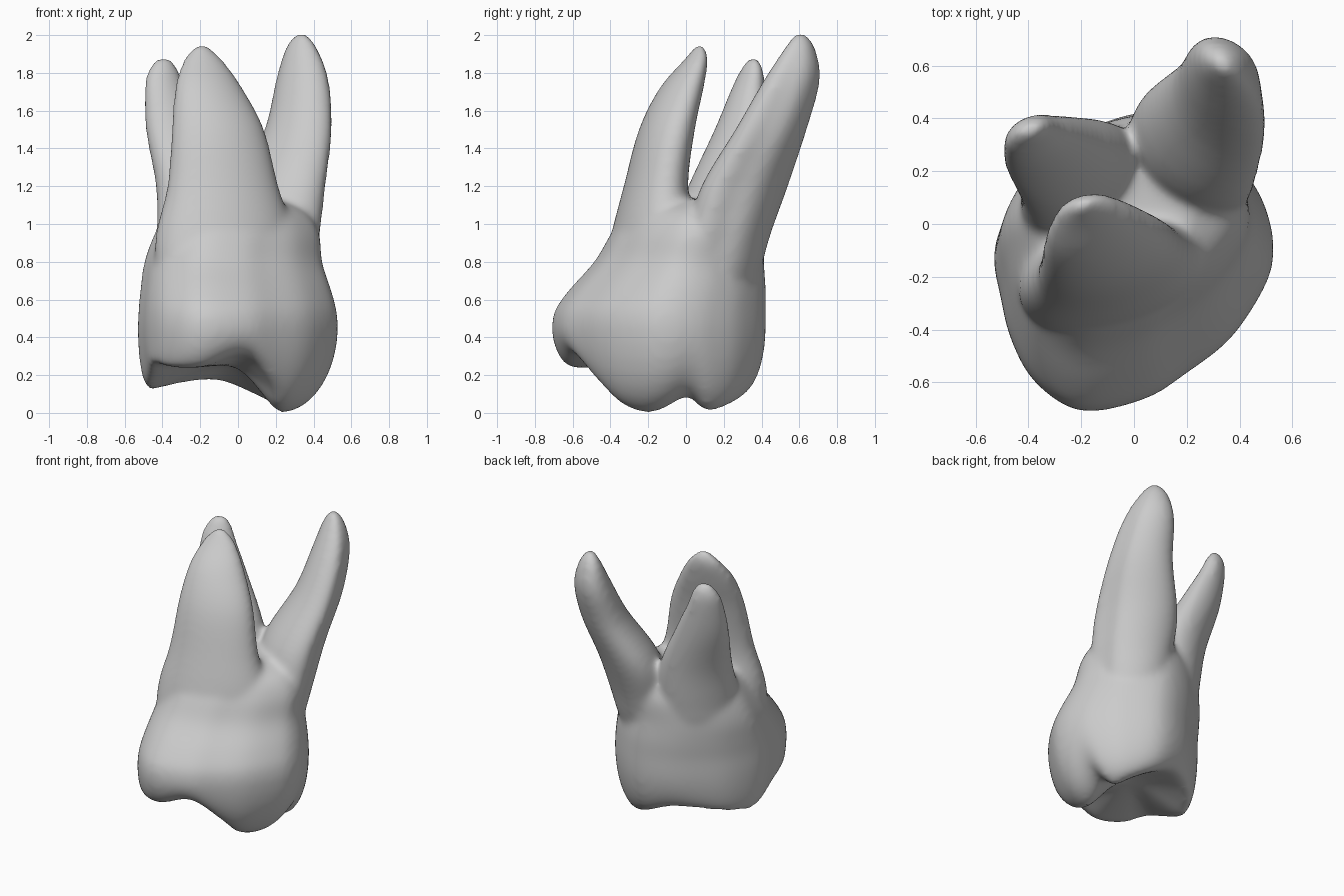
import bpy, bmesh, math
from mathutils import Vector

if "Cube" in bpy.data.objects:
    bpy.data.objects.remove(bpy.data.objects["Cube"], do_unlink=True)

STEPS = 4


def spline(keys, closed=False):
    """Smoothly interpolate a list of key tuples."""
    keys = [Vector(k) for k in keys]
    n = len(keys)
    out = []
    for i in range(n if closed else n - 1):
        a, b, c, d = (keys[j % n if closed else max(0, min(j, n - 1))]
                      for j in range(i - 1, i + 3))
        for s in range(STEPS):
            t = s / STEPS
            out.append(0.5 * (2 * b + (c - a) * t + (2 * a - 5 * b + 4 * c - d) * t * t
                              + (3 * b - a - 3 * c + d) * t ** 3))
    return out if closed else out + [keys[-1]]


def skin(bm, rings):
    """Join rings of points into a closed tube."""
    rings = [[bm.verts.new(p) for p in ring] for ring in rings]
    n = len(rings[0])
    for low, high in zip(rings, rings[1:]):
        for i in range(n):
            j = (i + 1) % n
            bm.faces.new((low[i], low[j], high[j], high[i]))
    bm.faces.new(rings[0][::-1])
    bm.faces.new(rings[-1])


def fit(outline, sections):
    """Fit a unit outline to sections given as z, x min, x max, y min, y max."""
    return [[((x0 + x1) / 2 + px * (x1 - x0) / 2, (y0 + y1) / 2 + py * (y1 - y0) / 2, z)
             for px, py in outline] for z, x0, x1, y0, y1 in spline(sections)]


def ellipse(tilt, groove_at=0, depth=0, width=0.4, n=40):
    """Ellipse leaning along a diagonal, with an optional lengthwise groove."""
    pts = []
    for i in range(n):
        a = 2 * math.pi * i / n
        off = (a - groove_at + math.pi) % (2 * math.pi) - math.pi
        r = 1 - depth * math.exp(-(off / width) ** 2)
        pts.append((r * math.cos(a), r * math.sin(a + tilt)))
    return pts


bm = bmesh.new()

# crown outline at its widest (x, y), with the cusp crest below it (x, y, z)
WIDEST = 0.46
crown = spline([(.53, -.1, .24, -.13, .015),
                (.51, .03, .27, .01, .085),
                (.455, .15, .26, .1, .01),
                (.34, .295, .21, .21, .035),
                (.12, .42, .08, .29, .1),
                (-.11, .38, -.1, .27, .17),
                (-.31, .25, -.28, .18, .16),
                (-.45, .1, -.4, .07, .135),
                (-.53, -.1, -.47, -.08, .125),
                (-.505, -.28, -.46, -.25, .19),
                (-.465, -.44, -.45, -.42, .26),
                (-.375, -.6, -.35, -.55, .24),
                (-.2, -.71, -.18, -.6, .245),
                (.04, -.665, .03, -.55, .31),
                (.2, -.565, .16, -.42, .16),
                (.37, -.43, .2, -.33, .045),
                (.5, -.23, .22, -.22, .0)], closed=True)
rings = []

# chewing face rises from the crest to a central hollow
hollow = Vector((-.06, -.12, .25))
for t in (.08, .25, .45, .65, .85):
    rise = math.cos(t * math.pi / 2) ** 1.3
    rings.append([(hollow.x + (k[2] - hollow.x) * t, hollow.y + (k[3] - hollow.y) * t,
                   k[4] + (hollow.z - k[4]) * rise) for k in crown])

# crown wall rounds out from the crest to the widest line
for i in range(8):
    a = i / 8 * math.pi / 2
    s, c = math.sin(a), 1 - math.cos(a)
    rings.append([(k[2] + (k[0] - k[2]) * s, k[3] + (k[1] - k[3]) * s,
                   k[4] + (WIDEST - k[4]) * c) for k in crown])

# neck narrows towards the roots
unit = [(k[0] / .53, (k[1] + .145) / .565) for k in crown]
rings += fit(unit, [(WIDEST, -.53, .53, -.71, .42),
                    (.55, -.525, .52, -.69, .42),
                    (.66, -.515, .49, -.61, .42),
                    (.8, -.495, .445, -.485, .41),
                    (.95, -.44, .43, -.395, .41),
                    (1.06, -.37, .36, -.31, .36),
                    (1.13, -.24, .22, -.18, .28)])
skin(bm, rings)

# broad front root, slightly flattened on its inner face
skin(bm, fit(ellipse(.3, math.pi / 2, .07, .6),
             [(.5, -.36, .15, -.42, 0),
              (.75, -.43, .26, -.43, .05),
              (.95, -.435, .29, -.395, .06),
              (1.2, -.375, .215, -.33, .02),
              (1.5, -.352, .14, -.25, .055),
              (1.72, -.335, .025, -.14, .1),
              (1.87, -.29, -.08, -.01, .12),
              (1.945, -.23, -.16, .05, .1)]))

# long back root, grooved on its outer side
skin(bm, fit(ellipse(-.32, .15, .15, .4),
             [(.5, .08, .36, -.05, .28),
              (.75, .0, .42, -.04, .39),
              (.95, -.02, .455, .01, .45),
              (1.2, .0, .485, .08, .54),
              (1.5, .14, .515, .26, .64),
              (1.76, .2, .495, .41, .71),
              (1.93, .25, .43, .52, .685),
              (2.015, .31, .36, .58, .63)]))

# short back root
skin(bm, fit(ellipse(.35),
             [(.5, -.34, 0, -.1, .22),
              (.75, -.42, .02, -.12, .33),
              (.95, -.43, .03, -.09, .37),
              (1.2, -.435, -.01, .01, .395),
              (1.5, -.49, -.16, .15, .41),
              (1.73, -.495, -.28, .245, .415),
              (1.82, -.475, -.315, .29, .41),
              (1.88, -.43, -.36, .33, .38)]))

bmesh.ops.recalc_face_normals(bm, faces=bm.faces)
mesh = bpy.data.meshes.new("tooth")
bm.to_mesh(mesh)
bm.free()
tooth = bpy.data.objects.new("tooth", mesh)
bpy.context.collection.objects.link(tooth)

# fuse the parts into one skin and soften the joins
fuse = tooth.modifiers.new("fuse", "REMESH")
fuse.mode = "VOXEL"
fuse.voxel_size = 0.018
fuse.use_smooth_shade = True
soften = tooth.modifiers.new("soften", "SMOOTH")
soften.factor = 0.5
soften.iterations = 20

# plain grey enamel
grey = bpy.data.materials.new("enamel grey")
grey.use_nodes = True
colour = (0.6, 0.6, 0.6, 1)
grey.diffuse_color = colour
grey.node_tree.nodes["Principled BSDF"].inputs["Base Color"].default_value = colour
mesh.materials.append(grey)
